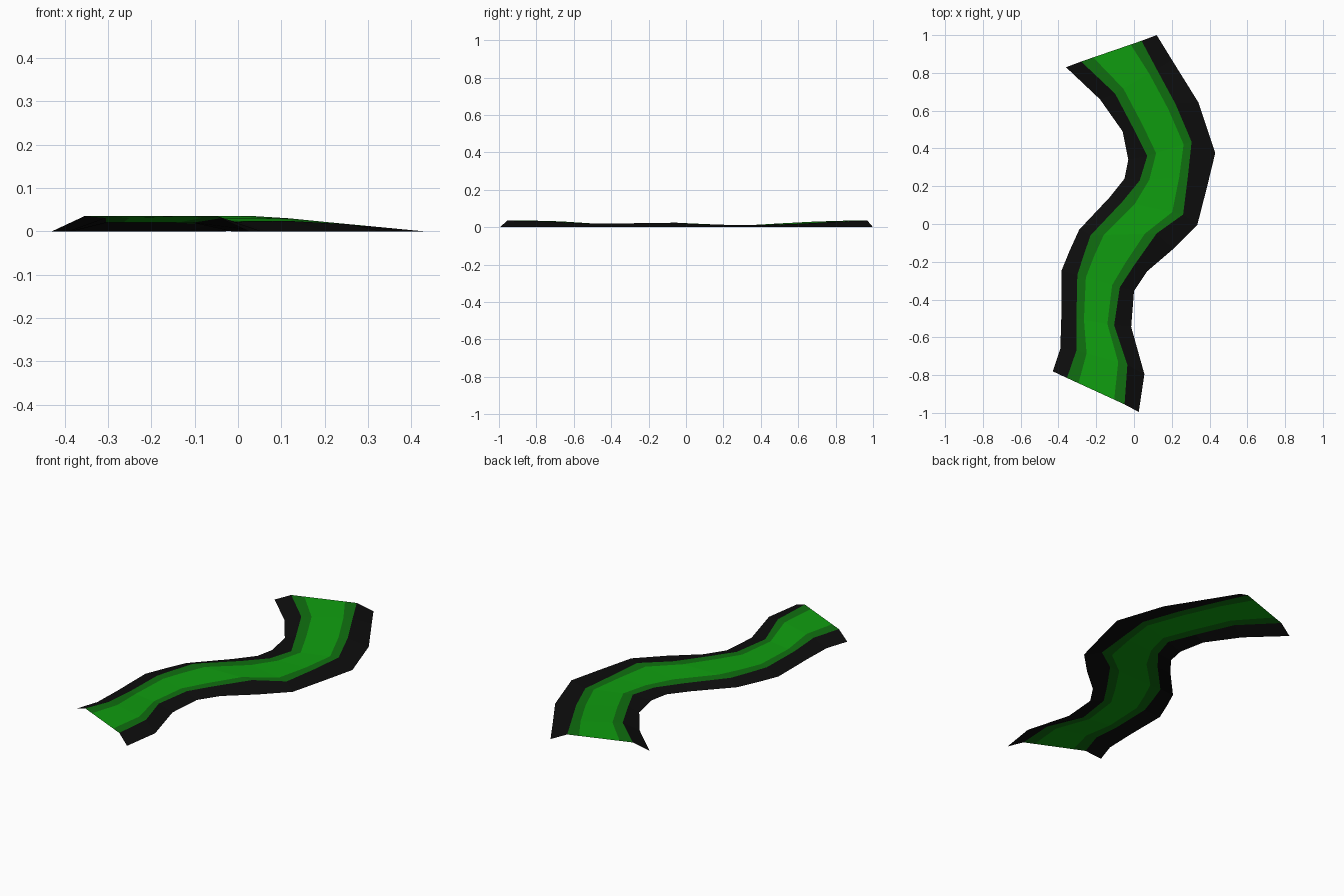
import bpy
from mathutils import Vector

cube = bpy.data.objects.get("Cube")
if cube:
    bpy.data.objects.remove(cube, do_unlink=True)


def make_material(name, rgb):
    mat = bpy.data.materials.new(name)
    mat.use_nodes = True
    mat.diffuse_color = (*rgb, 1)
    mat.node_tree.nodes["Principled BSDF"].inputs["Base Color"].default_value = (*rgb, 1)
    return mat


black = make_material("bank black", (0.004, 0.004, 0.004))
dark_green = make_material("dark green", (0.005, 0.16, 0.005))
bright_green = make_material("bright green", (0.005, 0.34, 0.005))

# Edge paths, running from the back end to the front end
left_foot = [(-.36, .83), (-.18, .66), (-.06, .49), (-.03, .34), (-.05, .24), (-.13, .14),
             (-.29, -.03), (-.34, -.14), (-.385, -.25), (-.385, -.5), (-.39, -.66), (-.43, -.78)]
left_crest = [(-.28, .86), (-.1, .69), (0, .5), (.07, .36), (.03, .23), (-.06, .12),
              (-.23, -.06), (-.265, -.16), (-.3, -.27), (-.305, -.5), (-.305, -.67), (-.355, -.815)]
right_crest = [(.04, .97), (.12, .82), (.22, .635), (.305, .435), (.285, .25), (.26, .05),
               (.12, -.05), (.0, -.22), (-.075, -.335), (-.105, -.535), (-.035, -.745), (-.05, -.955)]
right_foot = [(.12, 1), (.2, .87), (.34, .645), (.43, .375), (.385, .19), (.335, -.005),
              (.21, -.13), (.07, -.25), (0, -.355), (-.015, -.545), (.055, -.795), (.025, -.995)]

# Crest height along the path
crest_height = [.035, .03, .02, .012, .012, .016, .024, .022, .02, .02, .031, .035]


def raise_path(path, heights):
    return [Vector((x, y, z)) for (x, y), z in zip(path, heights)]


def blend(path_a, path_b, t):
    return [a.lerp(b, t) for a, b in zip(path_a, path_b)]


def strip(name, left, right, mat):
    """Flat-shaded ribbon of quads between two edge paths, facing up."""
    n = len(left)
    faces = [(i, i + 1, n + i + 1, n + i) for i in range(n - 1)]
    mesh = bpy.data.meshes.new(name)
    mesh.from_pydata(left + right, [], faces)
    mesh.materials.append(mat)
    obj = bpy.data.objects.new(name, mesh)
    bpy.context.collection.objects.link(obj)
    return obj


ground = [0] * len(crest_height)
foot_l, foot_r = raise_path(left_foot, ground), raise_path(right_foot, ground)
crest_l, crest_r = raise_path(left_crest, crest_height), raise_path(right_crest, crest_height)
inner_l, inner_r = blend(crest_l, crest_r, .2), blend(crest_l, crest_r, .82)

# Sloping banks, green borders and the bright middle
strip("left_bank", foot_l, crest_l, black)
strip("left_border", crest_l, inner_l, dark_green)
strip("middle_path", inner_l, inner_r, bright_green)
strip("right_border", inner_r, crest_r, dark_green)
strip("right_bank", crest_r, foot_r, black)
